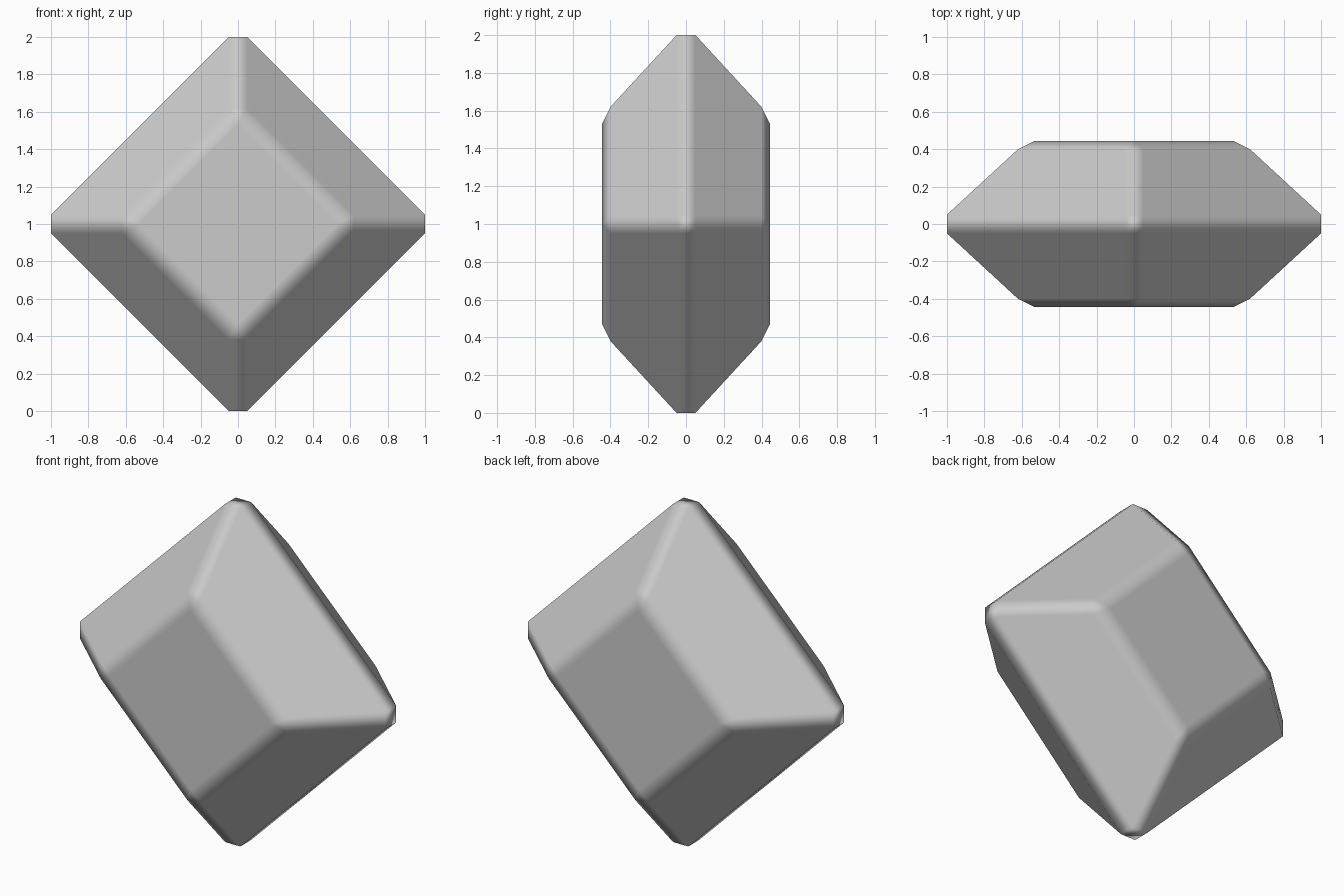
import bpy, bmesh, math

if "Cube" in bpy.data.objects:
    bpy.data.objects.remove(bpy.data.objects["Cube"])

# Corner points for one side of a cut gem: (half width of ridge, depth, tip distance)
RINGS = [(0.05, 0.05, 1.0),     # girdle
         (0.05, 0.40, 0.62),    # shoulder
         (0.0, 0.445, 0.53)]    # flat table

grey = bpy.data.materials.new("pale_grey")
grey.diffuse_color = (0.6, 0.6, 0.6, 1)
grey.use_nodes = True
grey.node_tree.nodes["Principled BSDF"].inputs["Base Color"].default_value = grey.diffuse_color

# Spread the corners around the four tips and both sides, then wrap them
bm = bmesh.new()
for width, depth, tip in RINGS:
    for side in (-1, 1):
        for w in {-width, width}:
            for x, z in ((w, tip), (w, -tip), (tip, w), (-tip, w)):
                bm.verts.new((x, side * depth, z + 1))
bmesh.ops.remove_doubles(bm, verts=bm.verts[:], dist=1e-4)
bmesh.ops.convex_hull(bm, input=bm.verts[:])
bmesh.ops.dissolve_limit(bm, angle_limit=math.radians(1),
                         verts=bm.verts[:], edges=bm.edges[:])
bmesh.ops.recalc_face_normals(bm, faces=bm.faces[:])
for f in bm.faces:
    f.smooth = True

mesh = bpy.data.meshes.new("gem")
bm.to_mesh(mesh)
bm.free()
mesh.materials.append(grey)
gem = bpy.data.objects.new("gem", mesh)
bpy.context.collection.objects.link(gem)

# Keep the big facets flat and let the narrow bevels blend
normals = gem.modifiers.new("facet_normals", 'WEIGHTED_NORMAL')
normals.weight = 100
